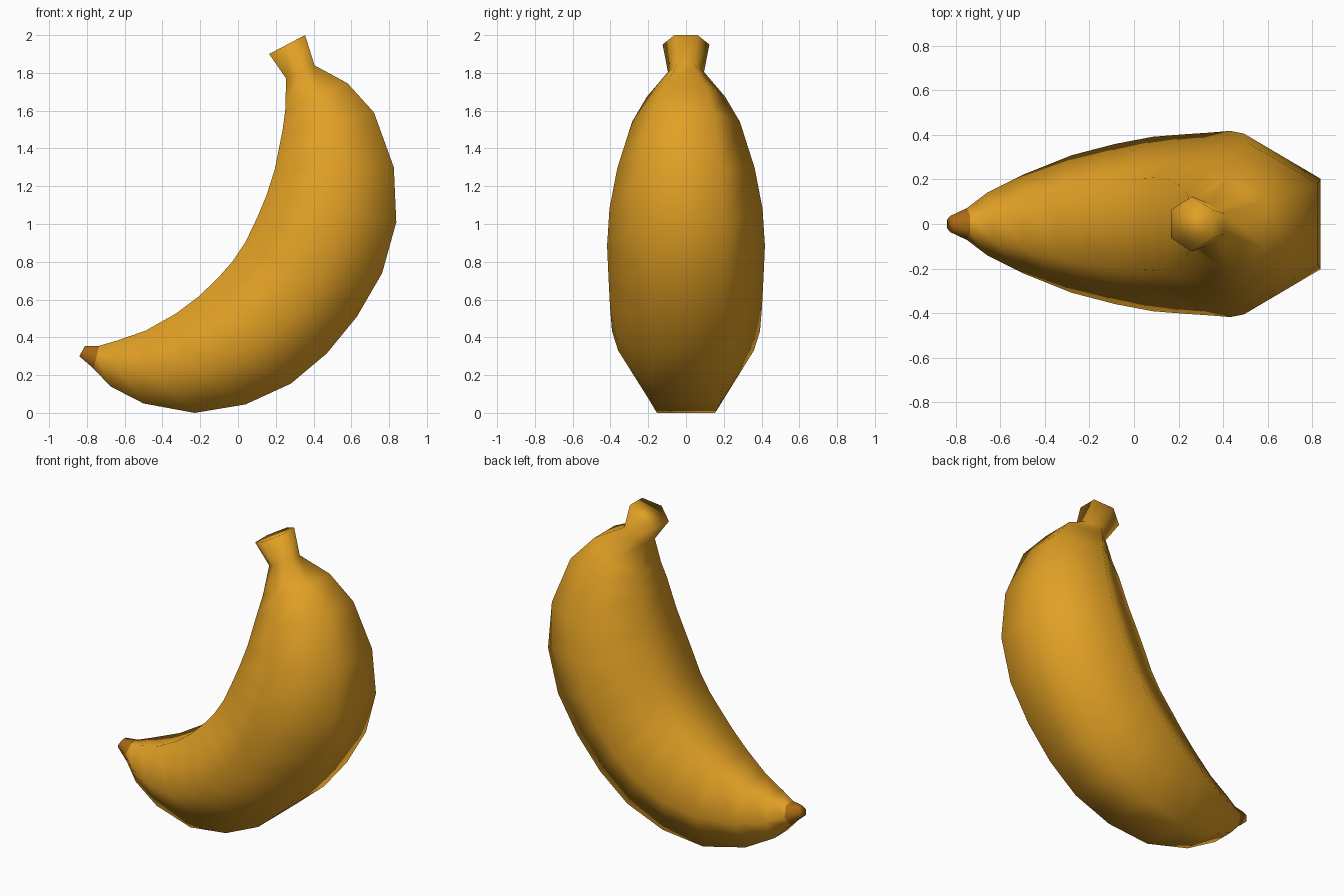
import bpy, bmesh, math
from mathutils import Vector

if "Cube" in bpy.data.objects:
    bpy.data.objects.remove(bpy.data.objects["Cube"])


def material(name, rgb):
    m = bpy.data.materials.new(name)
    m.diffuse_color = (*rgb, 1)
    m.use_nodes = True
    m.node_tree.nodes["Principled BSDF"].inputs["Base Color"].default_value = m.diffuse_color
    return m


# Outer and inner silhouette (x, z) of each six-sided ring, tip to stem
outer = [(-.84, .30), (-.765, .235), (-.675, .14), (-.50, .05), (-.23, .0), (.04, .045),
         (.28, .155), (.47, .315), (.63, .51), (.763, .74), (.838, 1.01), (.825, 1.30),
         (.72, 1.59), (.58, 1.745), (.405, 1.84), (.355, 2.0)]
inner = [(-.81, .355), (-.735, .355), (-.64, .383), (-.49, .435), (-.33, .525), (-.21, .615),
         (-.11, .71), (-.03, .80), (.04, .905), (.10, 1.03), (.15, 1.15), (.195, 1.29),
         (.235, 1.49), (.25, 1.60), (.255, 1.77), (.165, 1.90)]

bm = bmesh.new()
rings = []
for (ox, oz), (ix, iz) in zip(outer, inner):
    o, i = Vector((ox, 0, oz)), Vector((ix, 0, iz))
    mid, half = (o + i) / 2, (o - i) / 2
    r = half.length / math.cos(math.pi / 6)
    ring = []
    for k in range(6):
        a = math.pi / 6 + k * math.pi / 3
        p = mid + half.normalized() * r * math.cos(a) + Vector((0, r * math.sin(a), 0))
        ring.append(bm.verts.new(p))
    rings.append(ring)

# Skin; the first band and its cap are the brown blossom tip
for n, (a, b) in enumerate(zip(rings, rings[1:])):
    for k in range(6):
        j = (k + 1) % 6
        bm.faces.new((a[k], a[j], b[j], b[k])).material_index = 1 if n == 0 else 0
bm.faces.new(rings[0]).material_index = 1
bm.faces.new(rings[-1])
bmesh.ops.recalc_face_normals(bm, faces=bm.faces[:])
for f in bm.faces:
    f.smooth = True

mesh = bpy.data.meshes.new("banana")
bm.to_mesh(mesh)
bm.free()
mesh.materials.append(material("banana yellow", (0.75, 0.35, 0.018)))
mesh.materials.append(material("tip brown", (0.42, 0.15, 0.007)))
bpy.context.collection.objects.link(bpy.data.objects.new("banana", mesh))
